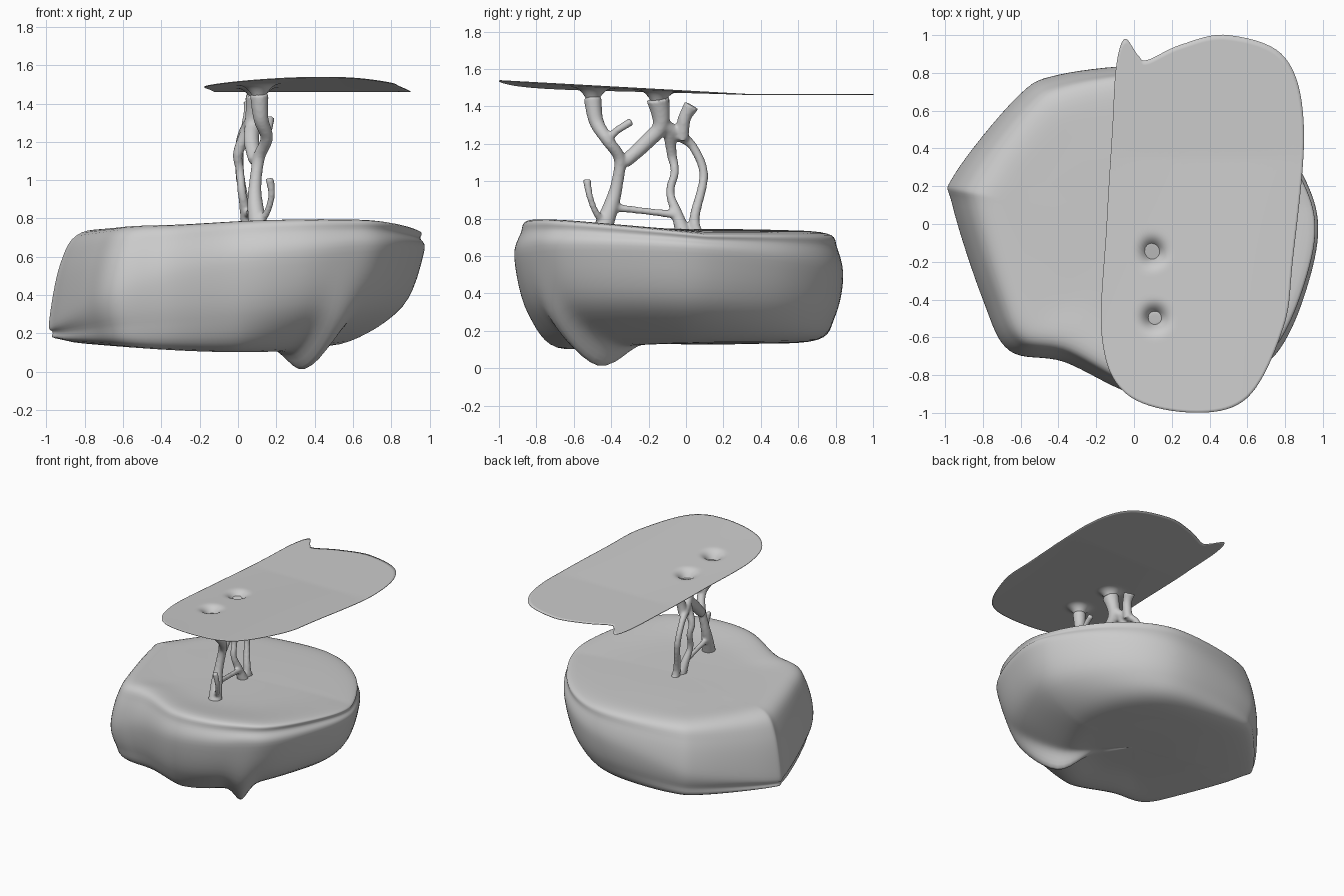
import bpy, bmesh, math
from mathutils import Vector

if "Cube" in bpy.data.objects:
    bpy.data.objects.remove(bpy.data.objects["Cube"])


def spline(pts, steps, closed=False):
    """Catmull-Rom interpolation of tuples of any length."""
    n, out = len(pts), []
    get = (lambda i: pts[i % n]) if closed else (lambda i: pts[max(0, min(n - 1, i))])
    for i in range(n if closed else n - 1):
        for s in range(steps):
            t = s / steps
            out.append(tuple(
                0.5 * (2 * b + (c - a) * t + (2 * a - 5 * b + 4 * c - d) * t * t
                       + (3 * b - a - 3 * c + d) * t ** 3)
                for a, b, c, d in zip(get(i - 1), get(i), get(i + 1), get(i + 2))))
    if not closed:
        out.append(tuple(pts[-1]))
    return out


def loft(bm, rings, caps=False):
    """Bridge consecutive closed rings of points with quads."""
    vs = [[bm.verts.new(p) for p in r] for r in rings]
    n = len(vs[0])
    for a, b in zip(vs, vs[1:]):
        for i in range(n):
            j = (i + 1) % n
            bm.faces.new((a[i], a[j], b[j], b[i]))
    if caps:
        bm.faces.new(vs[0][::-1])
        bm.faces.new(vs[-1])


def make_object(name, bm):
    bmesh.ops.remove_doubles(bm, verts=bm.verts, dist=1e-5)
    bmesh.ops.recalc_face_normals(bm, faces=bm.faces)
    me = bpy.data.meshes.new(name)
    bm.to_mesh(me)
    bm.free()
    me.polygons.foreach_set("use_smooth", [True] * len(me.polygons))
    ob = bpy.data.objects.new(name, me)
    bpy.context.collection.objects.link(ob)
    return ob


# Boulder base: plan outline, with heights and undercut following its direction
ROCK = [(.97, -.05), (.91, .22), (.7, .55), (.42, .77), (.1, .84), (-.4, .79), (-.62, .67),
        (-.95, .26), (-.96, .1), (-.8, -.4), (-.66, -.67), (-.37, -.73), (0, -.9),
        (.32, -.9), (.59, -.8), (.76, -.67), (.89, -.4)]


def rock_column(x, y):
    left, right = min(x, 0), max(x, 0)
    mid = .52 + .1 * x - .05 * y - .15 * left ** 2
    top = max(.72, .73 - .06 * y * (1 + .6 * x))
    low = .11 + .05 * x * x + .05 * max(y, 0)
    low -= .115 * math.exp(-((x - .6) ** 2 + (y + .8) ** 2) / .01)   # pointed foot
    inset = .89 + .06 * x
    under = .8 - .13 * x + .04 * y - .2 * right * (.4 - .6 * y)
    prof = [(0, .13), (.5 * under, .13), (under, low),
            (1 - .28 * (1 - under), low + (mid - low) * .4), (1, mid),
            (1 - (1 - inset) * .35, mid + (top - mid) * .65), (inset, top),
            (.55, .25 * top + .56), (0, .745)]
    return [(x * s, y * s, max(z, 0)) for s, z in spline(prof, 6)]


bm = bmesh.new()
loft(bm, list(zip(*[rock_column(x, y) for x, y in spline(ROCK, 8, closed=True)])))
make_object("boulder_base", bm)

# Thin table top: free-form outline, gently tilted, with a funnel over each trunk
TOP = [(-.17, -.6), (-.145, 0), (-.115, .5), (-.095, .83), (-.05, .98), (.02, .895), (.07, .868),
       (.25, .95), (.5, 1), (.8, .88), (.9, .5), (.84, -.2), (.79, -.55), (.6, -.92),
       (.3, -.998), (-.04, -.9)]
FUNNELS = [(.10, -.15), (.11, -.50)]
CX, CY = .2, -.3


def sheet_point(x, y):
    f = max(0, (.35 - y) / 1.35)
    z = 1.463 + .075 * f * (1 - .5 * ((x - .5) / .67) ** 2)
    for fx, fy in FUNNELS:
        z -= .15 * max(0, 1 - math.hypot(x - fx, y - fy) / .13) ** 3
    return (x, y, z)


edge = spline(TOP, 10, closed=True)
bm = bmesh.new()
loft(bm, [[sheet_point(CX + (x - CX) * k, CY + (y - CY) * k) for x, y in edge]
          for k in [(i / 60) ** 1.3 for i in range(61)]])
table = make_object("table_top", bm)
mod = table.modifiers.new("thickness", 'SOLIDIFY')
mod.thickness = .005
mod.offset = 0


# Branching trunks: each limb is a tube tapering from start to waist to end radius
def limb(bm, r0, r1, r2, *points):
    pos = [Vector(p) for p in spline(points, 8)]
    last = len(pos) - 1
    rings = []
    for i, p in enumerate(pos):
        t = i / last
        r = r1 + (r0 - r1) * max(0, 1 - 2.5 * t) ** 1.5 + (r2 - r1) * max(0, 2.5 * t - 1.5) ** 1.5
        d = (pos[min(i + 1, last)] - pos[max(i - 1, 0)]).normalized()
        u = d.cross(Vector((1, .1, 0))).normalized()
        v = d.cross(u)
        rings.append([p + (u * math.cos(a) + v * math.sin(a)) * r
                      for a in [k * math.tau / 14 for k in range(14)]])
    loft(bm, rings, caps=True)


bm = bmesh.new()
# front trunk and its twig
limb(bm, .05, .032, .055, (.11, -.50, 1.45), (.12, -.48, 1.32), (.15, -.42, 1.22),
     (.11, -.355, 1.12), (.09, -.37, .98), (.09, -.40, .87), (.11, -.45, .73))
limb(bm, .028, .021, .023, (.14, -.43, 1.21), (.16, -.37, 1.27), (.17, -.29, 1.32))
# rear trunk leaning forward
limb(bm, .065, .042, .035, (.10, -.15, 1.44), (.08, -.135, 1.30), (.07, -.21, 1.21), (.09, -.33, 1.10))
# rear leg and middle leg
limb(bm, .045, .024, .035, (.08, -.14, 1.31), (.03, -.03, 1.24), (.01, .04, 1.18),
     (.01, .095, 1.03), (.05, .045, .80), (.06, .07, .70))
limb(bm, .035, .023, .045, (.05, -.09, 1.26), (0, -.075, 1.14), (.01, -.06, 1.05),
     (.02, -.085, .94), (.04, -.05, .83), (.06, -.01, .71))
# cut stub, low cross root, curled side shoot
limb(bm, .035, .035, .045, (.04, -.02, 1.22), (.06, -.01, 1.33), (.07, .03, 1.405))
limb(bm, .024, .019, .024, (.09, -.39, .86), (.07, -.22, .84), (.05, -.05, .82))
limb(bm, .026, .018, .024, (.10, -.43, .77), (.15, -.48, .83), (.175, -.515, .92), (.165, -.53, 1.01))
trunks = make_object("branch_trunks", bm)
mod = trunks.modifiers.new("blend", 'REMESH')
mod.mode = 'VOXEL'
mod.voxel_size = .009
mod.use_smooth_shade = True
mod = trunks.modifiers.new("soften", 'SMOOTH')
mod.factor = .5
mod.iterations = 8
